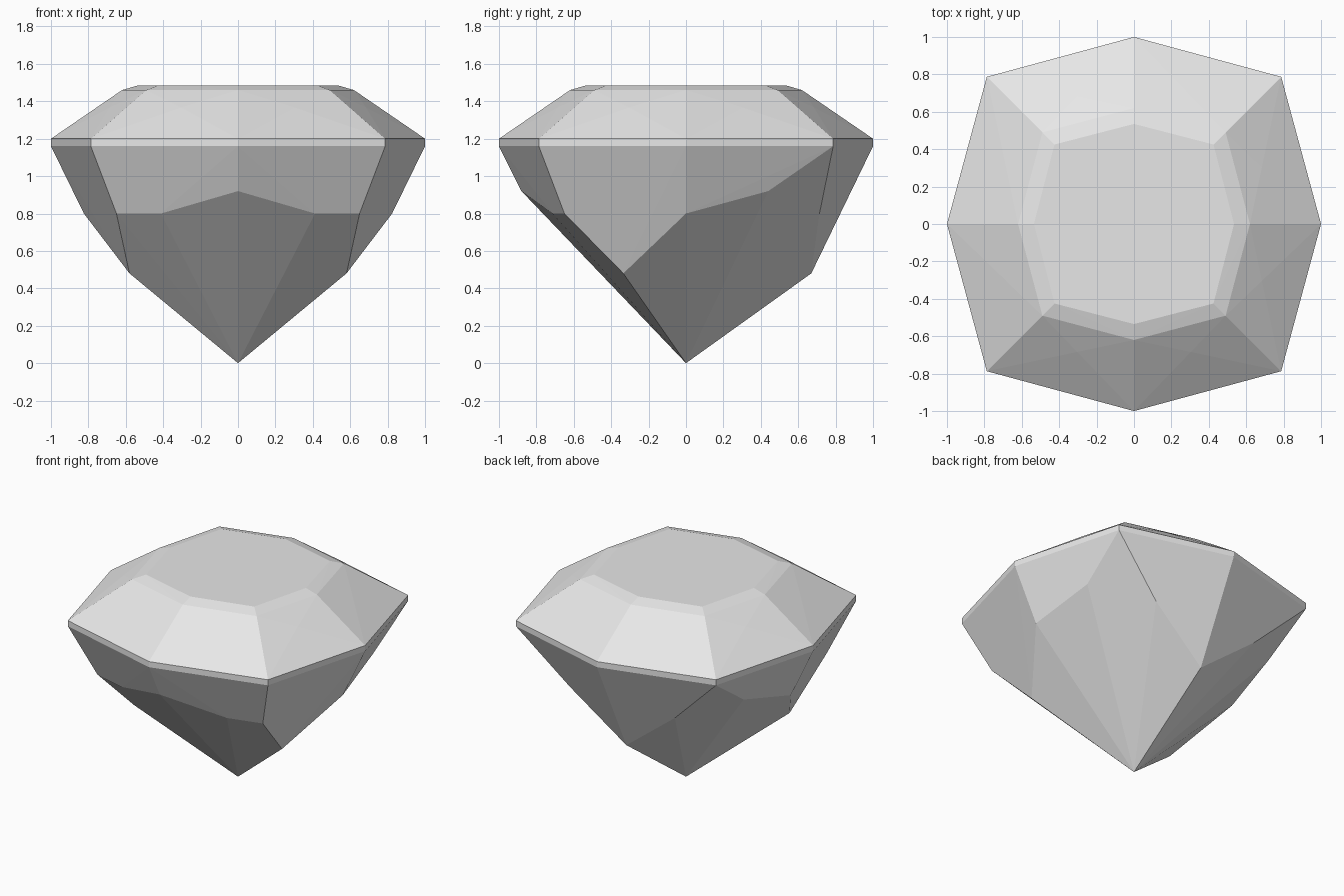
import bpy
import bmesh
from math import cos, sin, radians

cube = bpy.data.objects.get("Cube")
if cube:
    bpy.data.objects.remove(cube, do_unlink=True)


def octagon(side, corner, z):
    """Cushion outline: four mid-side points and four corner points."""
    pts = []
    for s, t in ((1, 0), (0, 1), (-1, 0), (0, -1)):
        pts.append((s * side, t * side, z))
        pts.append(((s - t) * corner, (s + t) * corner, z))
    return pts


def ring(radius, count, start, z):
    """Regular ring of points, start angle in degrees."""
    angles = [radians(start + 360 * i / count) for i in range(count)]
    return [(radius * cos(a), radius * sin(a), z) for a in angles]


points = []

# Crown: table, bevel below the table, and the break facets
points += octagon(0.535, 0.425, 1.485)
points += octagon(0.62, 0.49, 1.46)
for x, y in ((0.304, 0.684), (0.684, 0.304)):
    points += [(sx * x, sy * y, 1.367) for sx in (1, -1) for sy in (1, -1)]

# Girdle: thin upright band
points += octagon(1.0, 0.787, 1.20)
points += octagon(1.0, 0.787, 1.16)

# Pavilion: three-fold facets meeting the eight-sided girdle
points += ring(0.88, 3, 30, 0.92)
points += ring(0.824, 6, 0, 0.80)
points += [(0.65, -0.65, 0.80), (-0.65, -0.65, 0.80)]
points += ring(0.67, 3, 90, 0.48)
points.append((0, 0, 0))

# Cut stone: the convex solid around all facet corners
bm = bmesh.new()
for p in points:
    bm.verts.new(p)
hull = bmesh.ops.convex_hull(bm, input=bm.verts[:])
inside = [v for v in hull["geom_interior"] if isinstance(v, bmesh.types.BMVert)]
bmesh.ops.delete(bm, geom=inside, context="VERTS")
bmesh.ops.dissolve_limit(bm, angle_limit=radians(0.5),
                         verts=bm.verts[:], edges=bm.edges[:])
bmesh.ops.recalc_face_normals(bm, faces=bm.faces[:])
mesh = bpy.data.meshes.new("gemstone")
bm.to_mesh(mesh)
bm.free()

gem = bpy.data.objects.new("gemstone", mesh)
bpy.context.collection.objects.link(gem)

# Single pale grey colour
colour = (0.8, 0.8, 0.8, 1)
mat = bpy.data.materials.new("pale_grey")
mat.use_nodes = True
mat.diffuse_color = colour
for node in mat.node_tree.nodes:
    if node.type == "BSDF_PRINCIPLED":
        node.inputs["Base Color"].default_value = colour
mesh.materials.append(mat)
